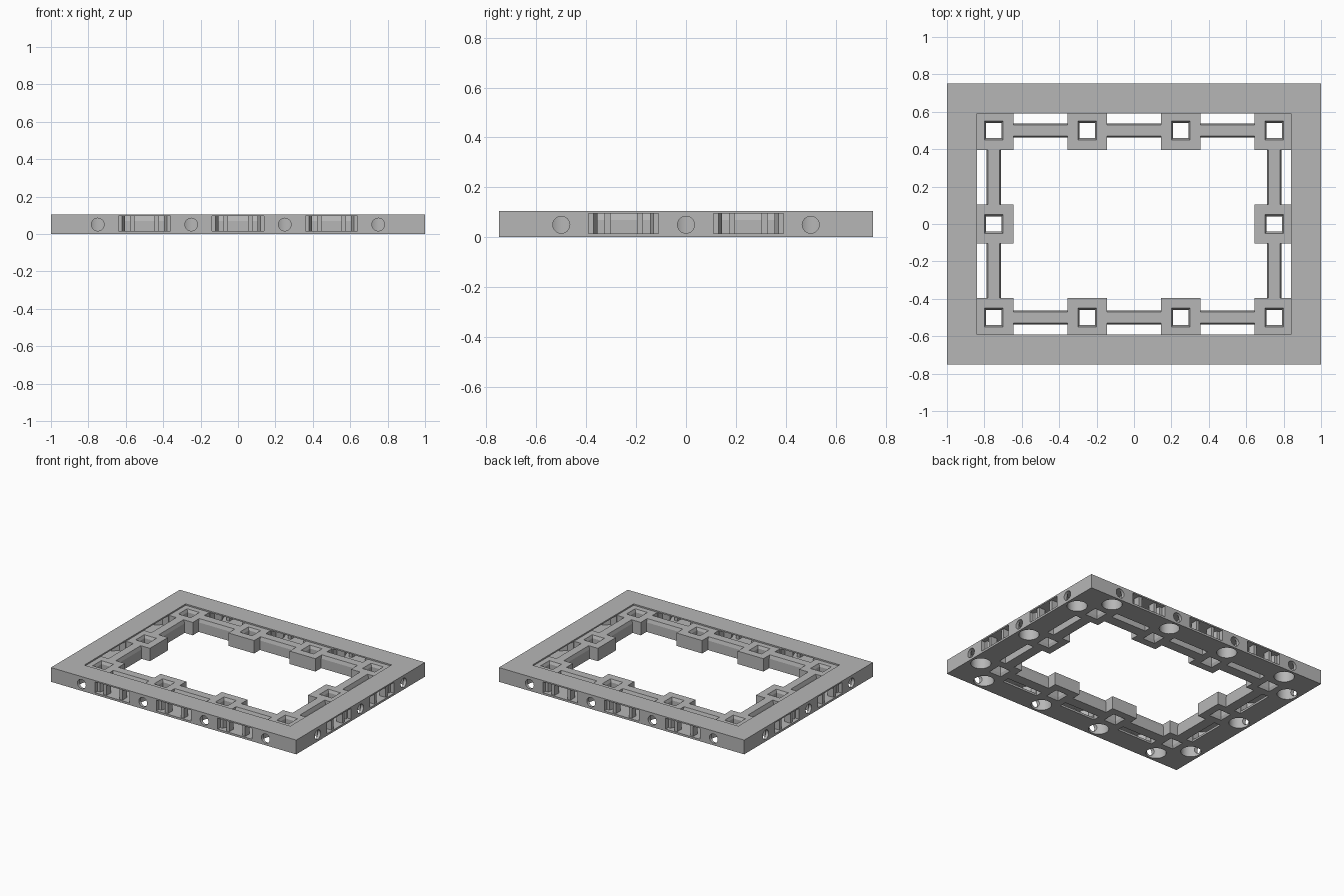
import bpy, bmesh, math
from mathutils import Matrix, Vector

cube = bpy.data.objects.get("Cube")
if cube:
    bpy.data.objects.remove(cube)

HX, HY, H = 1.0, 0.75, 0.105      # half sizes and height
RIM = 0.16                        # width of the outer frame
TOP = 0.095                       # top of sockets and rails

grey = bpy.data.materials.new("plain grey")
grey.use_nodes = True
colour = (0.47, 0.47, 0.47, 1)
grey.diffuse_color = colour
grey.node_tree.nodes["Principled BSDF"].inputs["Base Color"].default_value = colour


def make(name, bm):
    bmesh.ops.recalc_face_normals(bm, faces=bm.faces)
    mesh = bpy.data.meshes.new(name)
    bm.to_mesh(mesh)
    bm.free()
    mesh.materials.append(grey)
    ob = bpy.data.objects.new(name, mesh)
    bpy.context.collection.objects.link(ob)
    return ob


def loft(bm, lower, upper):
    """Solid between two matching loops of points."""
    a = [bm.verts.new(p) for p in lower]
    b = [bm.verts.new(p) for p in upper]
    n = len(a)
    bm.faces.new(a[::-1])
    bm.faces.new(b)
    for i in range(n):
        j = (i + 1) % n
        bm.faces.new((a[i], a[j], b[j], b[i]))


def rect(x0, x1, y0, y1, z):
    return [Vector(p) for p in ((x0, y0, z), (x1, y0, z), (x1, y1, z), (x0, y1, z))]


def box(bm, x0, x1, y0, y1, z0, z1):
    loft(bm, rect(x0, x1, y0, y1, z0), rect(x0, x1, y0, y1, z1))


def cut(ob, *cutters):
    for c in cutters:
        m = ob.modifiers.new("cut", 'BOOLEAN')
        m.operation, m.solver, m.object = 'DIFFERENCE', 'EXACT', c
    bpy.context.view_layer.update()
    dg = bpy.context.evaluated_depsgraph_get()
    mesh = bpy.data.meshes.new_from_object(ob.evaluated_get(dg))
    ob.modifiers.clear()
    ob.data = mesh
    for c in cutters:
        bpy.data.objects.remove(c)


# Each side: turn, distance of its outer face, hole and window positions along it
sides = []
for k in range(4):
    long_side = k % 2 == 0
    sides.append((Matrix.Rotation(k * math.pi / 2, 4, 'Z'),
                  HY if long_side else HX,
                  (-0.75, -0.25, 0.25, 0.75) if long_side else (-0.5, 0, 0.5),
                  (-0.5, 0, 0.5) if long_side else (-0.25, 0.25)))

# Outer frame with clip windows, pin pockets and round side holes
bm = bmesh.new()
box(bm, -HX, HX, -HY, HY, 0, H)
frame = make("outer_frame", bm)
bm = bmesh.new()
box(bm, RIM - HX, HX - RIM, RIM - HY, HY - RIM, -0.1, 0.2)
opening = make("opening_cutter", bm)

half = [(0.14, -0.02), (0.14, 0.03), (0.12, 0.03), (0.105, 0.07), (0.14, 0.11), (0.14, 0.2)]
outline = half + [(-u, v) for u, v in reversed(half)]
windows, bores, posts = bmesh.new(), bmesh.new(), bmesh.new()
for turn, edge, holes, slots in sides:
    for s in slots:
        loops = [[turn @ Vector((s + u, v - edge, z)) for u, v in outline] for z in (0.015, 0.095)]
        loft(windows, *loops)
        # Paired posts inside each clip window
        for side in (-1, 1):
            mid = s + side * 0.065
            loft(posts, *[[turn @ p for p in rect(mid - 0.012, mid + 0.012,
                                                  0.01 - edge, 0.06 - edge, z)]
                          for z in (0.015, 0.095)])
    for h in holes:
        place = turn @ Matrix.Translation((h, 0.085 - edge, 0.0325))
        bmesh.ops.create_cone(windows, cap_ends=True, segments=40, radius1=0.068,
                              radius2=0.068, depth=0.105, matrix=place)
        place = turn @ Matrix.Translation((h, 0.03 - edge, 0.05)) @ Matrix.Rotation(math.pi / 2, 4, 'X')
        bmesh.ops.create_cone(bores, cap_ends=True, segments=32, radius1=0.034,
                              radius2=0.034, depth=0.1, matrix=place)
cut(frame, opening, make("window_cutter", windows), make("bore_cutter", bores))
make("window_posts", posts)

# Sockets with square tapered through holes
spots = [(x, y) for x in (-0.75, -0.25, 0.25, 0.75) for y in (-0.5, 0.5)] + [(-0.75, 0), (0.75, 0)]
for i, (x, y) in enumerate(spots):
    x0, x1, y0, y1 = x - 0.105, x + 0.105, y - 0.105, y + 0.105
    if abs(x) > 0.5:
        x0, x1 = sorted((math.copysign(0.645, x), math.copysign(HX - RIM, x)))
    if y:
        y0, y1 = sorted((math.copysign(0.395, y), math.copysign(HY - RIM, y)))
    bm = bmesh.new()
    levels = ((0, 0.05), (0.02, 0.041), (0.075, 0.041), (TOP, 0.05))
    inner = [[bm.verts.new(p) for p in rect(x - r, x + r, y - r, y + r, z)] for z, r in levels]
    outer = [[bm.verts.new(p) for p in rect(x0, x1, y0, y1, z)] for z in (0, TOP)]
    rings = [outer[0]] + inner + [outer[1], outer[0]]
    for a, b in zip(rings, rings[1:]):
        for j in range(4):
            n = (j + 1) % 4
            bm.faces.new((a[j], a[n], b[n], b[j]))
    make(f"socket_{i + 1}", bm)

# Rails joining neighbouring sockets, with slightly sloping sides
bm = bmesh.new()
for turn, edge, holes, slots in sides:
    y = -(edge - 0.25)
    for s in slots:
        loops = [[turn @ p for p in rect(s - 0.146, s + 0.146, y - w, y + w, z)]
                 for w, z in ((0.038, 0), (0.038, 0.07), (0.03, TOP))]
        loft(bm, loops[0], loops[1])
        loft(bm, loops[1], loops[2])
bmesh.ops.remove_doubles(bm, verts=bm.verts, dist=0.0001)
make("connecting_rails", bm)

# Smooth the round bores while keeping edges sharp
bpy.ops.object.select_all(action='DESELECT')
frame.select_set(True)
bpy.context.view_layer.objects.active = frame
bpy.ops.object.shade_smooth_by_angle(angle=math.radians(30))
